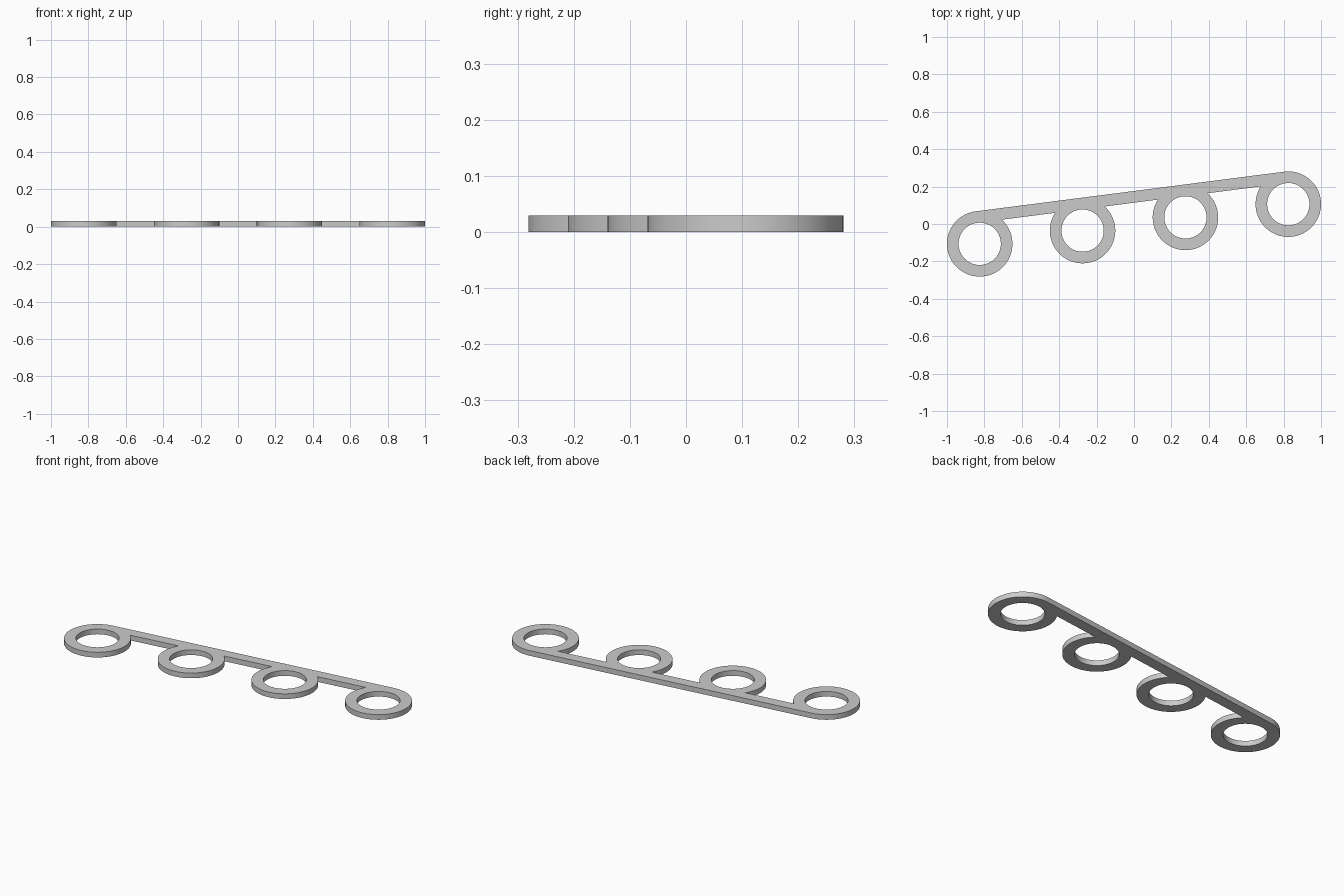
import bpy, bmesh
from math import sin, cos, asin, atan2, pi, hypot
from mathutils import Matrix

if "Cube" in bpy.data.objects:
    bpy.data.objects.remove(bpy.data.objects["Cube"], do_unlink=True)

OUTER, INNER, HEIGHT = 0.175, 0.113, 0.03
END_X, END_Y = 0.825, 0.106
COUNT, SEGMENTS = 4, 96

half = hypot(END_X, END_Y)
centres = [-half + 2 * half * i / (COUNT - 1) for i in range(COUNT)]


def arc(centre, radius, start, end, steps):
    return [(centre + radius * cos(start + (end - start) * i / steps),
             radius * sin(start + (end - start) * i / steps))
            for i in range(steps + 1)]


# Outline: arcs of the rings joined by a strip as wide as the ring walls
join = asin(INNER / OUTER)
outline = []
for i, c in enumerate(centres):
    start = pi / 2 if i == 0 else pi - join
    end = 2.5 * pi if i == COUNT - 1 else 2 * pi + join
    steps = round(SEGMENTS * (end - start) / (2 * pi))
    outline += arc(c, OUTER, start, end, steps)
holes = [arc(c, INNER, 0, 2 * pi, SEGMENTS)[:-1] for c in centres]

# Fill the outline around the holes and give it thickness
bm = bmesh.new()
for loop in [outline] + holes:
    verts = [bm.verts.new((u, v, 0)) for u, v in loop]
    for a, b in zip(verts, verts[1:] + verts[:1]):
        bm.edges.new((a, b))
bmesh.ops.triangle_fill(bm, edges=bm.edges[:], use_beauty=True, normal=(0, 0, 1))
raised = bmesh.ops.extrude_face_region(bm, geom=bm.faces[:], use_keep_orig=True)
top = [g for g in raised["geom"] if isinstance(g, bmesh.types.BMVert)]
bmesh.ops.translate(bm, verts=top, vec=(0, 0, HEIGHT))
bmesh.ops.recalc_face_normals(bm, faces=bm.faces[:])

# Tilt the row of rings in plan
bmesh.ops.transform(bm, matrix=Matrix.Rotation(atan2(END_Y, END_X), 4, "Z"), verts=bm.verts[:])
mesh = bpy.data.meshes.new("ring_strip")
bm.to_mesh(mesh)
bm.free()

strip = bpy.data.objects.new("ring_strip", mesh)
bpy.context.collection.objects.link(strip)

# Plain grey material
grey = bpy.data.materials.new("light_grey")
grey.use_nodes = True
colour = (0.6, 0.6, 0.6, 1)
grey.diffuse_color = colour
grey.node_tree.nodes["Principled BSDF"].inputs["Base Color"].default_value = colour
mesh.materials.append(grey)

# Smooth walls, sharp rims
bpy.ops.object.select_all(action="DESELECT")
strip.select_set(True)
bpy.context.view_layer.objects.active = strip
bpy.ops.object.shade_smooth_by_angle()
